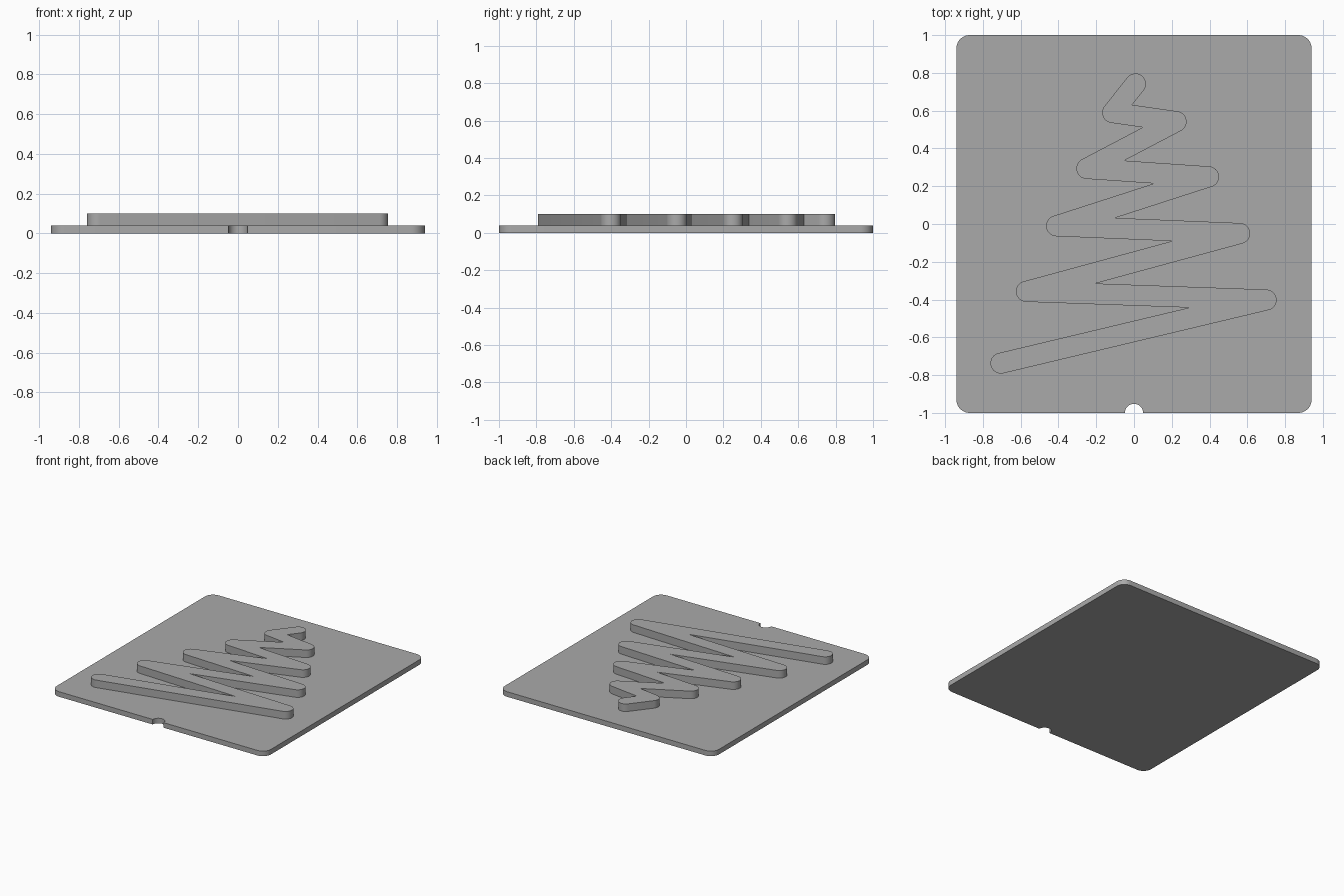
import bpy, bmesh, math
from mathutils import Vector

if "Cube" in bpy.data.objects:
    bpy.data.objects.remove(bpy.data.objects["Cube"])

grey = bpy.data.materials.new("grey")
grey.diffuse_color = (0.4, 0.4, 0.4, 1)
grey.use_nodes = True
grey.node_tree.nodes["Principled BSDF"].inputs["Base Color"].default_value = grey.diffuse_color


def arc(cx, cy, r, a0, a1, n):
    """Points on an arc from angle a0 to a1 (radians)."""
    return [Vector((cx + r * math.cos(a0 + (a1 - a0) * i / n),
                    cy + r * math.sin(a0 + (a1 - a0) * i / n))) for i in range(n + 1)]


def slab(name, outline, z0, z1):
    """Extrude a closed counter-clockwise outline from z0 to z1."""
    bm = bmesh.new()
    face = bm.faces.new([bm.verts.new((p.x, p.y, z0)) for p in outline])
    top = bmesh.ops.extrude_face_region(bm, geom=[face], use_keep_orig=True)["geom"]
    bmesh.ops.translate(bm, vec=(0, 0, z1 - z0),
                        verts=[g for g in top if isinstance(g, bmesh.types.BMVert)])
    bmesh.ops.recalc_face_normals(bm, faces=bm.faces)
    bmesh.ops.triangulate(bm, faces=[f for f in bm.faces if len(f.verts) > 4])
    mesh = bpy.data.meshes.new(name)
    bm.to_mesh(mesh)
    bm.free()
    mesh.materials.append(grey)
    ob = bpy.data.objects.new(name, mesh)
    bpy.context.collection.objects.link(ob)
    bpy.ops.object.select_all(action='DESELECT')
    ob.select_set(True)
    bpy.context.view_layer.objects.active = ob
    bpy.ops.object.shade_smooth_by_angle(angle=math.radians(30))
    return ob


def stroke_outline(path, r):
    """Round-ended, round-jointed outline around an open path."""
    loop = path + path[-2:0:-1]          # forward, then back along the other side
    out = []
    for i, p in enumerate(loop):
        d0 = (p - loop[i - 1]).normalized()
        d1 = (loop[(i + 1) % len(loop)] - p).normalized()
        n0, n1 = Vector((d0.y, -d0.x)), Vector((d1.y, -d1.x))
        turn = math.atan2(d0.x * d1.y - d0.y * d1.x, d0.dot(d1))
        if i in (0, len(path) - 1):
            turn = math.pi               # rounded end
        if turn > 0:                     # outer side of a bend
            a = math.atan2(n0.y, n0.x)
            out += arc(p.x, p.y, r, a, a + turn, 16)
        else:                            # sharp inner corner
            out.append(p + (n0 + n1) * r / (1 + n0.dot(n1)))
    return out


# Base plate with rounded corners and a half-round notch in the front edge
W, H, R, NOTCH = 0.94, 1.0, 0.07, 0.048
plate = []
for k, (sx, sy) in enumerate([(1, -1), (1, 1), (-1, 1), (-1, -1)]):
    a = (k - 1) * math.pi / 2
    plate += arc(sx * (W - R), sy * (H - R), R, a, a + math.pi / 2, 10)
plate += arc(0, -H, NOTCH, math.pi, 0, 20)
slab("base_plate", plate, 0, 0.04)

# Raised zigzag tree
zigzag = [(-0.705, -0.737), (0.70, -0.402), (-0.57, -0.357), (0.56, -0.05),
          (-0.41, -0.01), (0.395, 0.25), (-0.25, 0.294), (0.223, 0.542),
          (-0.113, 0.59), (0.008, 0.742)]
slab("zigzag_tree", stroke_outline([Vector(p) for p in zigzag], 0.055), 0.04, 0.10)
